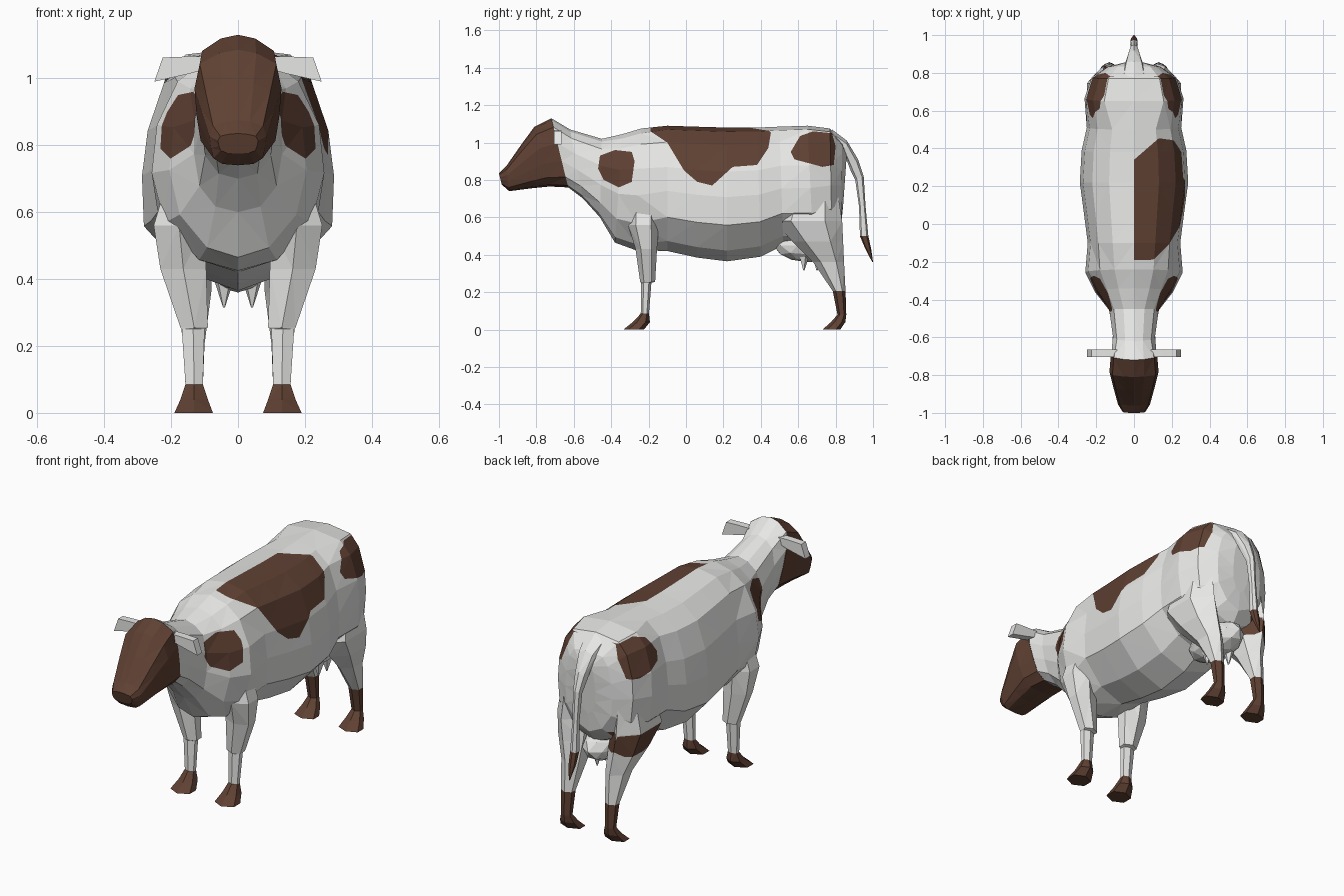
import bpy, bmesh, math
from mathutils import Vector

if "Cube" in bpy.data.objects:
    bpy.data.objects.remove(bpy.data.objects["Cube"])


def material(name, col):
    m = bpy.data.materials.new(name)
    m.diffuse_color = (*col, 1)
    m.use_nodes = True
    m.node_tree.nodes["Principled BSDF"].inputs["Base Color"].default_value = m.diffuse_color
    return m


WHITE = material("off_white_hide", (0.8, 0.8, 0.79))
BROWN = material("brown_hide", (0.115, 0.052, 0.033))

# half cross-sections: (fraction from top to bottom, fraction of half width)
BODY = [(0, 0), (.03, .46), (.13, .77), (.33, .94), (.52, 1), (.73, .98), (.92, .55), (1, 0)]
RUMP = [(0, 0), (.03, .6), (.13, .82), (.33, .97), (.52, 1), (.73, .95), (.92, .55), (1, 0)]
CHEST = [(0, 0), (.04, .4), (.13, .7), (.33, .94), (.55, 1), (.78, .85), (.95, .45), (1, 0)]
HEAD = [(0, 0), (.03, .42), (.13, .88), (.36, 1), (.62, .95), (.85, .86), (.97, .55), (1, 0)]
ROUND = [(0, 0), (.2, .9), (.5, 1), (.8, .9), (1, 0)]


def section(ty, tz, by, bz, w, prof):
    """Closed ring between a top and a bottom point in the y-z plane."""
    half = [Vector((w * f, ty + (by - ty) * t, tz + (bz - tz) * t)) for t, f in prof]
    return half + [Vector((-p.x, p.y, p.z)) for p in half[-2:0:-1]]


def blend(a, b, k):
    return [(p[0] + (q[0] - p[0]) * k, p[1] + (q[1] - p[1]) * k) for p, q in zip(a, b)]


def level_ring(z, y0, y1, x0, x1, side, n=6):
    """Horizontal leg ring with a front and a back edge, filling a y/x box."""
    out = []
    for i in range(n):
        a = 2 * math.pi * (i + .5) / n
        out.append(Vector((side * ((x0 + x1) / 2 + (x1 - x0) / 2 * math.cos(a) / .866),
                           (y0 + y1) / 2 + (y1 - y0) / 2 * math.sin(a), z)))
    return out


def loft(rings):
    bm = bmesh.new()
    vs = [[bm.verts.new(p) for p in r] for r in rings]
    n = len(rings[0])
    for a, b in zip(vs, vs[1:]):
        for i in range(n):
            bm.faces.new((a[i], a[(i + 1) % n], b[(i + 1) % n], b[i]))
    bm.faces.new(vs[0])
    bm.faces.new(vs[-1])
    bmesh.ops.recalc_face_normals(bm, faces=bm.faces)
    bmesh.ops.triangulate(bm, faces=bm.faces)
    return bm


def finish(bm, name, mats):
    me = bpy.data.meshes.new(name)
    bm.to_mesh(me)
    bm.free()
    for m in mats:
        me.materials.append(m)
    ob = bpy.data.objects.new(name, me)
    bpy.context.collection.objects.link(ob)
    return ob


def inside(poly, y, z):
    hit = False
    for (ya, za), (yb, zb) in zip(poly, poly[1:] + poly[:1]):
        if (za > z) != (zb > z) and y < ya + (z - za) / (zb - za) * (yb - ya):
            hit = not hit
    return hit


def cut(bm, fs, co, no):
    geom = list({e for f in fs for e in f.edges} | {v for f in fs for v in f.verts}) + fs
    bmesh.ops.bisect_plane(bm, geom=geom, dist=1e-5, plane_co=co, plane_no=no)


def paint(bm, poly, side, min_x=0):
    """Cut a side-view outline into the mesh and colour the faces inside it."""
    ys, zs = [p[0] for p in poly], [p[1] for p in poly]

    def near():
        out = []
        for f in bm.faces:
            fy, fz = [v.co.y for v in f.verts], [v.co.z for v in f.verts]
            if (f.calc_center_median().x * side > min_x and max(fy) > min(ys) and min(fy) < max(ys)
                    and max(fz) > min(zs) and min(fz) < max(zs)):
                out.append(f)
        return out
    for (ya, za), (yb, zb) in zip(poly, poly[1:] + poly[:1]):
        cut(bm, near(), (0, ya, za), (0, zb - za, ya - yb))
    for f in near():
        c = f.calc_center_median()
        if inside(poly, c.y, c.z):
            f.material_index = 1


# coat patch outlines (y, z)
SHOULDER = [(-.47, .86), (-.46, .93), (-.38, .96), (-.29, .95), (-.275, .9), (-.29, .79), (-.36, .76), (-.44, .8)]
SADDLE = [(-.19, 1.15), (-.19, 1.06), (-.1, 1.0), (-.01, .85), (.06, .79), (.14, .77), (.25, .87), (.38, .88),
          (.44, .97), (.47, 1.15)]
HIP = [(.56, .95), (.61, 1.035), (.68, 1.06), (.78, 1.05), (.8, .98), (.79, .88), (.73, .87), (.58, .91)]
THIGH = [(.52, .54), (.57, .575), (.83, .575), (.85, .5), (.8, .46), (.68, .455), (.58, .5)]

# body and neck
NECK = blend(CHEST, HEAD, .5)
body = loft([section(*r) for r in [
    (-.72, 1.13, -.63, .76, .12, HEAD),
    (-.62, 1.07, -.55, .70, .115, NECK),
    (-.45, 1.02, -.46, .60, .135, NECK),
    (-.34, 1.045, -.38, .465, .205, CHEST),
    (-.24, 1.075, -.27, .425, .258, CHEST),
    (-.1, 1.09, -.1, .42, .245, BODY),
    (.05, 1.085, .06, .385, .265, BODY),
    (.22, 1.08, .22, .365, .287, BODY),
    (.38, 1.08, .4, .39, .277, BODY),
    (.5, 1.085, .52, .45, .25, BODY),
    (.65, 1.09, .68, .45, .262, RUMP),
    (.77, 1.075, .78, .49, .225, RUMP),
    (.835, 1.0, .83, .56, .14, RUMP),
    (.86, .94, .84, .66, .05, RUMP)]])
for s in (1, -1):
    paint(body, SHOULDER, s)
    paint(body, HIP, s)
paint(body, SADDLE, 1)
paint(body, THIGH, -1, .11)
# slanted rear edge of the saddle patch as seen from above
cut(body, [f for f in body.faces if f.material_index and f.calc_center_median().x > 0
           and .2 < f.calc_center_median().y < .5], (0, .34, 1), (-.13, .15, 0))
for f in body.faces:
    c = f.calc_center_median()
    if c.x > 0 and c.y < .5 and c.y > .34 + c.x * .87:
        f.material_index = 0
finish(body, "body", [WHITE, BROWN])

# head
finish(loft([section(*r, HEAD) for r in [
    (-1.0, .835, -.985, .775, .06),
    (-.96, .875, -.945, .74, .085),
    (-.88, .99, -.83, .755, .11),
    (-.81, 1.085, -.73, .765, .13),
    (-.72, 1.13, -.63, .76, .122)]]), "head", [BROWN])

# tail with brown tuft
tail = loft([section(*r, ROUND) for r in [
    (.78, 1.07, .8, .95, .06),
    (.86, 1.01, .85, .93, .045),
    (.92, .91, .88, .85, .03),
    (.95, .82, .905, .8, .02),
    (.96, .66, .925, .66, .016),
    (.975, .5, .93, .5, .02),
    (.99, .43, .955, .44, .018),
    (1.0, .36, .996, .36, .003)]])
for f in tail.faces:
    f.material_index = int(max(v.co.z for v in f.verts) < .51)
finish(tail, "tail", [WHITE, BROWN])

# legs: (z, y front, y back, x inner, x outer)
FRONT = [(.7, -.3, -.15, .1, .21), (.56, -.31, -.145, .1, .252), (.43, -.27, -.155, .095, .232),
         (.255, -.245, -.165, .09, .172), (.25, -.24, -.185, .1, .168), (.085, -.242, -.198, .105, .157),
         (.04, -.285, -.193, .09, .172), (0, -.335, -.225, .075, .19)]
HIND = [(.74, .54, .81, .1, .22), (.58, .47, .835, .08, .25), (.47, .57, .84, .075, .225),
        (.36, .68, .845, .08, .185), (.205, .785, .853, .1, .163), (.08, .81, .857, .105, .157),
        (.04, .775, .852, .09, .172), (0, .73, .825, .075, .19)]
for label, s in (("right", 1), ("left", -1)):
    for name, rows, top in (("front_leg", FRONT, .09), ("hind_leg", HIND, .21)):
        leg = loft([level_ring(*r, s) for r in rows])
        for f in leg.faces:
            f.material_index = int(max(v.co.z for v in f.verts) < top)
        if name == "hind_leg" and s < 0:
            paint(leg, THIGH, -1, .11)
        finish(leg, f"{name}_{label}", [WHITE, BROWN])

    # ears: flat slabs widening outward
    ear = loft([[Vector((s * x, y, z)) for x, y, z in
                 ((xt, -.705, zt), (xt, -.665, zt), (xb, -.665, zb), (xb, -.705, zb))]
                for xt, zt, xb, zb in ((.09, 1.065, .09, 1.03), (.15, 1.065, .14, 1.015),
                                       (.225, 1.062, .25, .99))])
    finish(ear, f"ear_{label}", [WHITE])

# udder
bm = bmesh.new()
bmesh.ops.create_icosphere(bm, subdivisions=2, radius=1)
for v in bm.verts:
    v.co = Vector((v.co.x * .1, .655 + v.co.y * .185, .45 + v.co.z * .09))
finish(bm, "udder", [WHITE])

# teats
for i, (x, y) in enumerate([(a, b) for a in (-.042, .042) for b in (.63, .7)]):
    bm = bmesh.new()
    bmesh.ops.create_cone(bm, cap_ends=True, segments=5, radius1=.003, radius2=.03, depth=.08)
    bmesh.ops.translate(bm, verts=bm.verts, vec=(x, y, .355))
    finish(bm, f"teat_{i + 1}", [WHITE])
